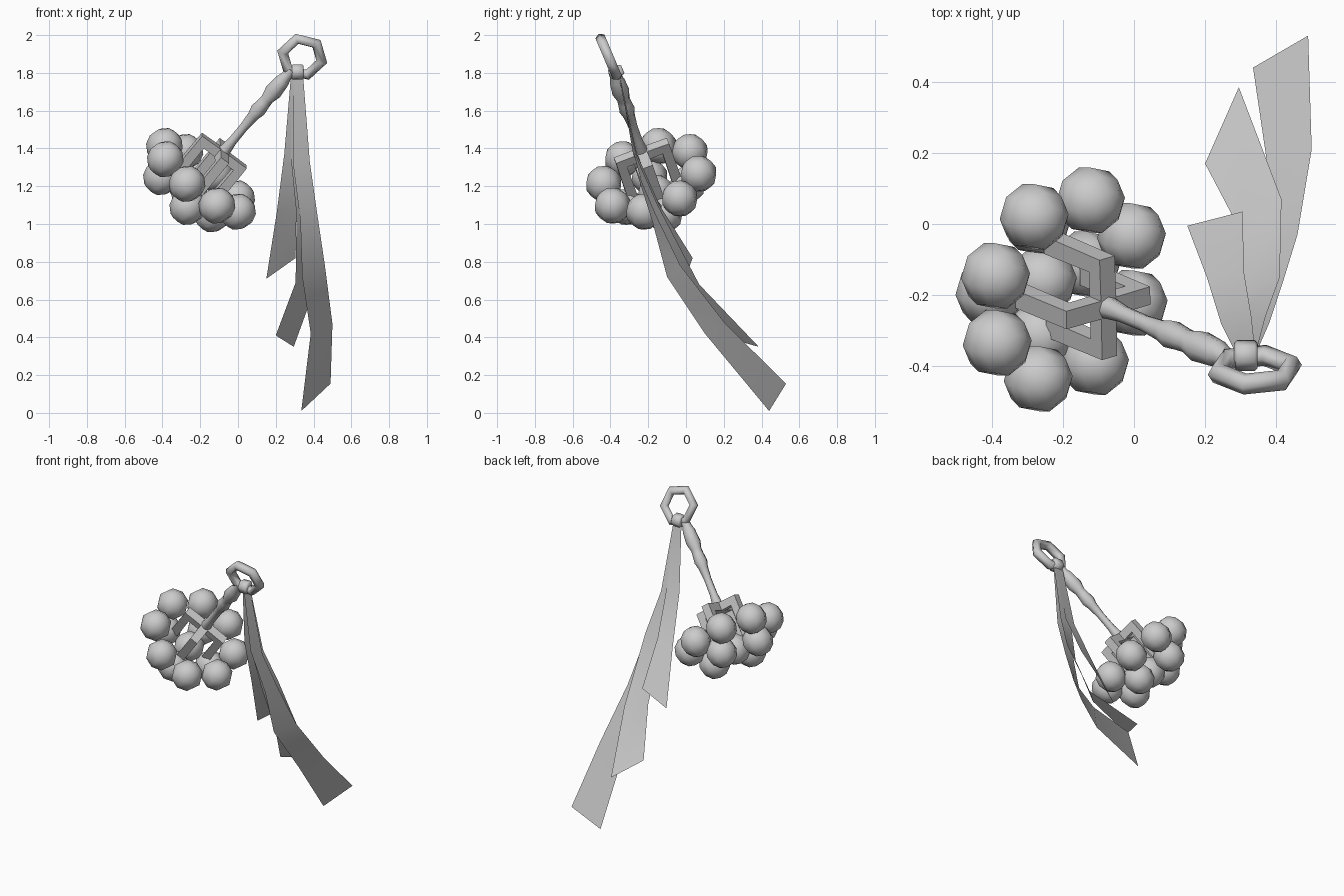
import bpy, bmesh, math
from mathutils import Vector, Matrix

if "Cube" in bpy.data.objects:
    bpy.data.objects.remove(bpy.data.objects["Cube"])

# Main axis frame: D runs from the end ring down to the bells, U and V span its cross plane
RING = Vector((0.34, -0.41, 1.885))
BELLS = Vector((-0.196, -0.184, 1.239))
D = (BELLS - RING).normalized()
U = Vector((-0.838, -0.207, 0.503))
U = (U - D * U.dot(D)).normalized()
V = D.cross(U)


def finish(name, bm, smooth=True, angle=70):
    bmesh.ops.recalc_face_normals(bm, faces=bm.faces)
    me = bpy.data.meshes.new(name)
    bm.to_mesh(me)
    bm.free()
    ob = bpy.data.objects.new(name, me)
    bpy.context.collection.objects.link(ob)
    if smooth:
        bpy.ops.object.select_all(action='DESELECT')
        ob.select_set(True)
        bpy.context.view_layer.objects.active = ob
        bpy.ops.object.shade_smooth_by_angle(angle=math.radians(angle))
    return ob


def loft(name, rings, closed=False, angle=70):
    """Skin a row of equal-sized point loops into a tube."""
    bm = bmesh.new()
    vs = [[bm.verts.new(p) for p in r] for r in rings]
    n = len(vs[0])
    pairs = list(zip(vs, vs[1:])) + ([(vs[-1], vs[0])] if closed else [])
    for a, b in pairs:
        for i in range(n):
            j = (i + 1) % n
            bm.faces.new((a[i], a[j], b[j], b[i]))
    if not closed:
        bm.faces.new(vs[0])
        bm.faces.new(vs[-1])
    return finish(name, bm, angle=angle)


def circle(c, a, b, r, n):
    return [c + (a * math.cos(2 * math.pi * i / n) + b * math.sin(2 * math.pi * i / n)) * r
            for i in range(n)]


def torus(name, c, a, b, major, minor, seg, phase, sides=6):
    n = a.cross(b)
    rings = []
    for k in range(seg):
        t = phase + 2 * math.pi * k / seg
        out = a * math.cos(t) + b * math.sin(t)
        rings.append(circle(c + out * major, out, n, minor, sides))
    return loft(name, rings, closed=True)


def radial(deg):
    return U * math.cos(math.radians(deg)) + V * math.sin(math.radians(deg))


# Six-sided end ring and the ribbon loop tied around it
X = Vector((1, 0, 0))
TILT = Vector((0, -0.39, 0.92))
torus("end_ring", RING, X, TILT, 0.107, 0.03, 6, math.radians(105))
loop_c = Vector((0.315, -0.37, 1.805))
loft("ribbon_loop", [circle(loop_c + X * dx, TILT, X.cross(TILT), r, 6)
                     for dx, r in ((-0.033, 0.035), (-0.025, 0.044), (0.025, 0.044), (0.033, 0.035))])

# Turned handle: (distance from ring, radius)
profile = [(0.09, 0.028), (0.14, 0.03), (0.17, 0.04), (0.25, 0.047), (0.30, 0.034),
           (0.33, 0.036), (0.38, 0.042), (0.42, 0.031), (0.50, 0.024), (0.60, 0.025),
           (0.67, 0.034), (0.72, 0.03)]
loft("handle", [circle(RING + D * s, U, V, r, 8) for s, r in profile])

# Four bent cage arms
hub = BELLS - D * 0.176
for k in range(4):
    o = radial(90 * k)
    side = D.cross(o)
    path = [(hub, D), (hub + o * 0.125, (D - o).normalized() * 1.3),
            (hub + o * 0.125 + D * 0.23, -o)]
    loft(f"cage_arm_{k + 1}",
         [[p + (w * x + side * y) * 0.027 for x, y in ((1, 1), (-1, 1), (-1, -1), (1, -1))]
          for p, w in path], angle=40)


# Bells: eight in the upper tier, four in the lower tier, one at the tip
def bell(name, c):
    bm = bmesh.new()
    rot = Matrix((U, V, D)).transposed().to_4x4()
    bmesh.ops.create_uvsphere(bm, u_segments=8, v_segments=6, radius=0.098,
                              matrix=Matrix.Translation(c) @ rot)
    finish(name, bm)


for k in range(8):
    bell(f"upper_bell_{k + 1}", BELLS + radial(22.5 + 45 * k) * 0.263)
for k in range(4):
    bell(f"lower_bell_{k + 1}", BELLS + D * 0.12 + radial(90 * k) * 0.172)
bell("tip_bell", BELLS + D * 0.10)

# Ribbons: rows of left and right edge points
ribbons = {
    "long_ribbon": [
        ((.295, -.36, 1.78), (.345, -.36, 1.78)), ((.29, -.28, 1.33), (.38, -.28, 1.33)),
        ((.33, -.18, 1.02), (.42, -.16, 1.05)), ((.34, -.10, .72), (.46, -.03, .78)),
        ((.385, .10, .42), (.50, .21, .47)), ((.335, .44, .01), (.49, .53, .155))],
    "middle_ribbon": [
        ((.285, -.355, 1.78), (.345, -.355, 1.78)), ((.28, -.27, 1.35), (.37, -.26, 1.35)),
        ((.31, -.19, 1.05), (.41, -.15, 1.10)), ((.305, -.03, .69), (.415, .07, .68)),
        ((.20, .17, .41), (.295, .385, .35))],
    "short_ribbon": [
        ((.28, -.35, 1.78), (.34, -.35, 1.78)), ((.245, -.28, 1.37), (.33, -.26, 1.37)),
        ((.205, -.15, 1.06), (.31, -.14, 1.10)), ((.15, -.005, .71), (.305, .035, .82))],
}
for name, rows in ribbons.items():
    bm = bmesh.new()
    vs = [[bm.verts.new(p) for p in row] for row in rows]
    for a, b in zip(vs, vs[1:]):
        bm.faces.new((a[0], a[1], b[1], b[0]))
    finish(name, bm)
